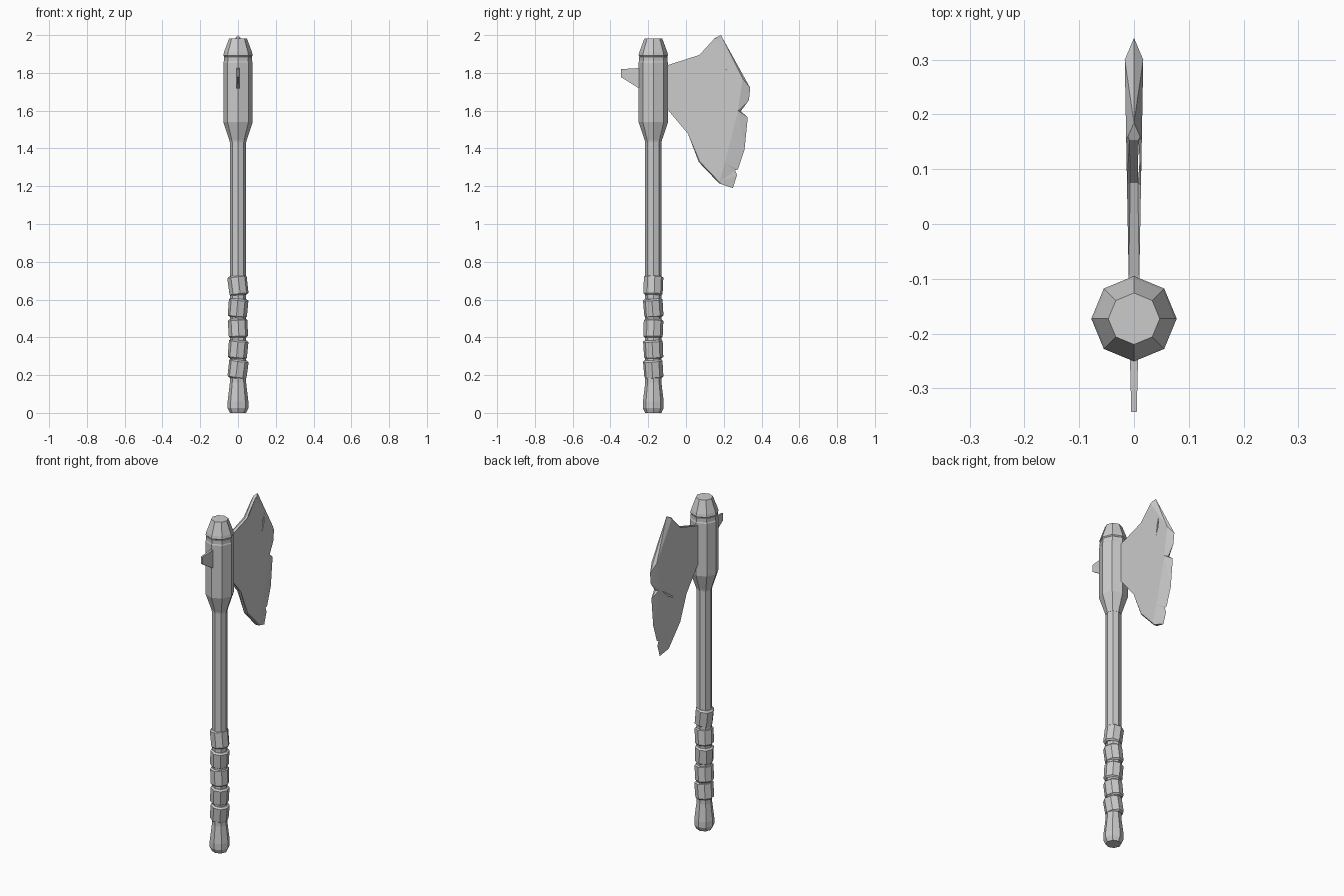
import bpy
import bmesh
from math import cos, sin, pi, radians
from mathutils import Matrix, Vector

if "Cube" in bpy.data.objects:
    bpy.data.objects.remove(bpy.data.objects["Cube"])

AXIS_Y = -0.173  # the shaft stands behind the blade

grey = bpy.data.materials.new("plain grey")
grey.use_nodes = True
GREY = (0.6, 0.6, 0.6, 1)
grey.diffuse_color = GREY
grey.node_tree.nodes["Principled BSDF"].inputs["Base Color"].default_value = GREY


def finish(name, bm):
    bmesh.ops.recalc_face_normals(bm, faces=bm.faces)
    mesh = bpy.data.meshes.new(name)
    bm.to_mesh(mesh)
    bm.free()
    mesh.materials.append(grey)
    obj = bpy.data.objects.new(name, mesh)
    bpy.context.collection.objects.link(obj)
    return obj


def turned(name, profile, matrix=Matrix(), sides=8):
    """Eight-sided turned part from (radius, height) pairs."""
    bm = bmesh.new()
    rings = [[bm.verts.new((r * cos(2 * pi * i / sides), r * sin(2 * pi * i / sides), z))
              for i in range(sides)] for r, z in profile]
    for low, high in zip(rings, rings[1:]):
        for i in range(sides):
            j = (i + 1) % sides
            bm.faces.new((low[i], low[j], high[j], high[i]))
    bm.faces.new(rings[0])
    bm.faces.new(rings[-1])
    bm.transform(Matrix.Translation((0, AXIS_Y, 0)) @ matrix)
    return finish(name, bm)


def prism(name, outline, x0, x1):
    """Side outline of (y, z) pairs spanning x0 to x1."""
    bm = bmesh.new()
    a = [bm.verts.new((x0, y, z)) for y, z in outline]
    b = [bm.verts.new((x1, y, z)) for y, z in outline]
    bm.faces.new(a)
    bm.faces.new(b)
    for i in range(len(a)):
        j = (i + 1) % len(a)
        bm.faces.new((a[i], a[j], b[j], b[i]))
    return finish(name, bm)


# Shaft, pommel and head socket
turned("shaft", [(0.043, 0.15), (0.043, 1.46)])
turned("pommel", [(0.043, 0), (0.055, 0.025), (0.055, 0.06), (0.043, 0.16), (0.043, 0.19)])
turned("head_socket", [(0.044, 1.435), (0.046, 1.445), (0.078, 1.54), (0.078, 1.855),
                       (0.075, 1.862), (0.075, 1.885), (0.072, 1.888)])
turned("head_cap", [(0.072, 1.886), (0.078, 1.893), (0.074, 1.91), (0.047, 1.983)])

# Grip wraps, each tilted a little differently
wraps = [(0.233, 0.10, -7, 4), (0.337, 0.10, -5, 3), (0.447, 0.10, 3, -2),
         (0.556, 0.10, -5, 4), (0.674, 0.105, 7, -2)]
for n, (z, height, tilt, lean) in enumerate(wraps):
    h = height / 2
    pose = (Matrix.Translation((0, 0, z)) @ Matrix.Rotation(radians(-tilt), 4, "Y")
            @ Matrix.Rotation(radians(lean), 4, "X") @ Matrix.Rotation(radians(tilt), 4, "Z"))
    turned(f"grip_wrap_{n + 1}", [(0.042, -h), (0.051, 0.008 - h), (0.052, h - 0.008), (0.042, h)], pose)

# Back spike, tapering to its blunt end
bm = bmesh.new()
ends = []
for y, low, high, half in ((-0.22, 1.70, 1.827, 0.008), (-0.343, 1.777, 1.82, 0.005)):
    ends.append([bm.verts.new(p) for p in ((-half, y, low), (half, y, low),
                                           (half, y, high), (-half, y, high))])
for i in range(4):
    j = (i + 1) % 4
    bm.faces.new((ends[0][i], ends[0][j], ends[1][j], ends[1][i]))
for end in ends:
    bm.faces.new(end)
finish("back_spike", bm)

# Blade: flat cheeks, a ridge line and a chipped cutting edge
rim = [(0.068, 1.327), (0.016, 1.48), (-0.10, 1.61), (-0.15, 1.66),
       (-0.15, 1.825), (-0.10, 1.84), (0.075, 1.89)]
ridge = [(0.153, 1.985), (0.30, 1.77), (0.275, 1.60), (0.205, 1.32), (0.175, 1.215)]
edge = [(0.185, 2.0), (0.34, 1.72), (0.333, 1.655), (0.29, 1.597), (0.327, 1.565),
        (0.31, 1.395), (0.275, 1.29), (0.26, 1.285), (0.27, 1.258), (0.248, 1.19)]
spans = [(0, 1), (1, 3), (3, 5), (5, 9)]  # edge points met by each ridge segment

bm = bmesh.new()
sharp = [bm.verts.new((0, y, z)) for y, z in edge]
cheeks = []
for side in (1, -1):
    loop = [bm.verts.new((side * (0.0115 + 0.018 * y), y, z)) for y, z in ridge + rim]
    bm.faces.new(loop)
    for k, (a, b) in enumerate(spans):
        bm.faces.new([loop[k]] + sharp[a:b + 1] + [loop[k + 1]])
    cheeks.append(loop)
left, right = cheeks
last = len(ridge) - 1
count = len(left)
for i in range(last, count):
    j = (i + 1) % count
    bm.faces.new((left[i], left[j], right[j], right[i]))
bm.faces.new((left[0], right[0], sharp[0]))
bm.faces.new((left[last], right[last], sharp[-1]))
border = [bm.edges.get((c[i], c[(i + 1) % count])) for c in cheeks for i in range(last, count)]
bmesh.ops.bevel(bm, geom=border, offset=0.006, segments=1, affect="EDGES")
bmesh.ops.triangulate(bm, faces=[f for f in bm.faces if len(f.verts) > 4])
blade = finish("blade", bm)

# Battle scratches cut into both cheeks
scratches = [prism("scratch_cutter", [(0.205, 1.76), (0.215, 1.83), (0.226, 1.865), (0.222, 1.81)], 0.010, 0.05),
             prism("scratch_cutter", [(0.25, 1.585), (0.13, 1.50), (0.19, 1.53)], -0.05, -0.010)]
for cutter in scratches:
    mod = blade.modifiers.new("scratch", "BOOLEAN")
    mod.operation = "DIFFERENCE"
    mod.solver = "EXACT"
    mod.object = cutter
    cutter.hide_render = True
    bpy.context.view_layer.objects.active = blade
    bpy.ops.object.modifier_apply(modifier=mod.name)
    bpy.data.objects.remove(cutter)
